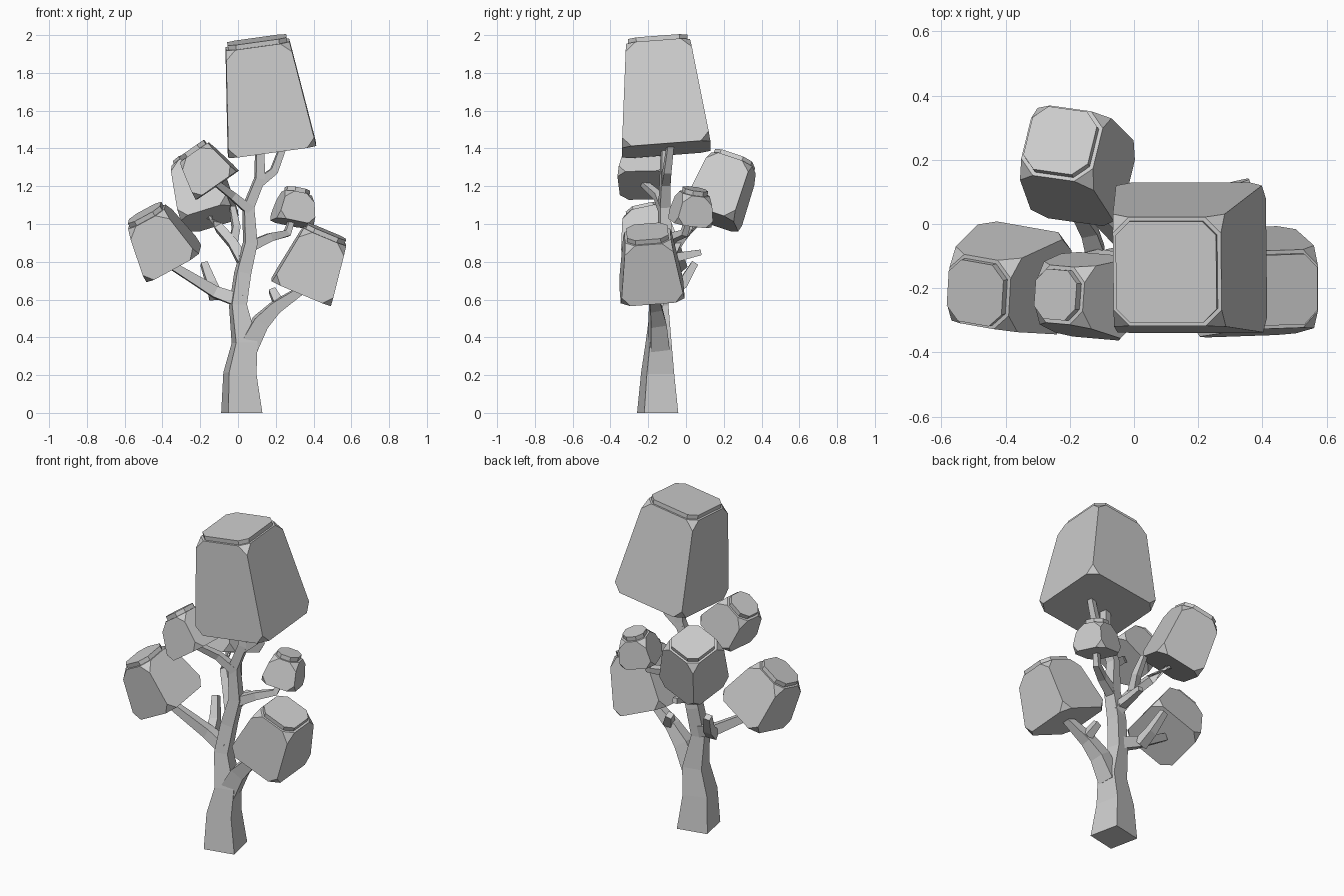
import bpy, bmesh, math
from mathutils import Vector

cube = bpy.data.objects.get("Cube")
if cube:
    bpy.data.objects.remove(cube, do_unlink=True)

grey = bpy.data.materials.new("plain_grey")
grey.use_nodes = True
grey.diffuse_color = (0.6, 0.6, 0.6, 1)
grey.node_tree.nodes["Principled BSDF"].inputs["Base Color"].default_value = (0.6, 0.6, 0.6, 1)


def frame(axis, spin):
    """Two directions square to the axis, turned by spin degrees."""
    axis = axis.normalized()
    a = math.radians(spin)
    ref = Vector((-math.sin(a), math.cos(a), 0))
    if abs(axis.dot(ref)) > 0.8:
        ref = Vector((0, 0, 1))
    v = (ref - axis * axis.dot(ref)).normalized()
    return v.cross(axis), v


def ring(bm, centre, axis, half, spin):
    u, v = frame(axis, spin)
    return [bm.verts.new(centre + u * half * i + v * half * j)
            for i, j in ((-1, -1), (1, -1), (1, 1), (-1, 1))]


def loft(bm, rings):
    """Skin square rings and cap both ends; returns the end cap."""
    for lo, hi in zip(rings, rings[1:]):
        for i in range(4):
            j = (i + 1) % 4
            bm.faces.new((lo[i], lo[j], hi[j], hi[i]))
    bm.faces.new(rings[0][::-1])
    return bm.faces.new(rings[-1])


def finish(bm, name):
    bmesh.ops.recalc_face_normals(bm, faces=bm.faces)
    mesh = bpy.data.meshes.new(name)
    bm.to_mesh(mesh)
    bm.free()
    mesh.materials.append(grey)
    bpy.context.collection.objects.link(bpy.data.objects.new(name, mesh))


def branch(name, *points, spin=12):
    """Square tapered limb through (x, y, z, half width) points."""
    pts = [Vector(p[:3]) for p in points]
    bm = bmesh.new()
    rings = []
    for i, p in enumerate(pts):
        before = (p - pts[i - 1]).normalized() if i else Vector()
        after = (pts[i + 1] - p).normalized() if i + 1 < len(pts) else Vector()
        axis = Vector((0, 0, 1)) if p.z == 0 else before + after
        rings.append(ring(bm, p, axis, points[i][3], spin))
    loft(bm, rings)
    finish(bm, name)


def foliage(name, base, top, base_half, top_half, spin, cut=0.05):
    """Tapered block with clipped corners and a thin stepped cap."""
    base, top = Vector(base), Vector(top)
    axis = top - base
    body_top = top - axis.normalized() * 0.025
    bm = bmesh.new()
    loft(bm, [ring(bm, base, axis, base_half, spin),
              ring(bm, body_top, axis, top_half, spin)])
    bmesh.ops.bevel(bm, geom=bm.verts[:], offset=cut, segments=1,
                    profile=0.5, affect='VERTICES')
    bm.normal_update()
    cap = max(bm.faces, key=lambda f: f.calc_center_median().dot(axis))
    bmesh.ops.inset_region(bm, faces=[cap], thickness=0.012, use_even_offset=True)
    raised = bmesh.ops.extrude_face_region(bm, geom=[cap])["geom"]
    bmesh.ops.delete(bm, geom=[cap], context='FACES_ONLY')
    bmesh.ops.translate(bm, vec=axis.normalized() * 0.025,
                        verts=[g for g in raised if isinstance(g, bmesh.types.BMVert)])
    finish(bm, name)


# Trunk and its upper fork
branch("trunk", (.02, -.15, 0, .092), (.01, -.15, .21, .074), (.035, -.145, .37, .058),
       (0, -.14, .57, .04), (.025, -.12, .74, .038), (.065, -.11, .9, .033),
       (.055, -.115, 1.09, .027), (.115, -.11, 1.24, .025), (.115, -.11, 1.42, .02))
branch("upper_fork", (.1, -.11, 1.21, .024), (.19, -.1, 1.28, .02), (.25, -.08, 1.44, .016))

# Lower limbs
branch("right_limb", (.02, -.14, .59, .035), (-.12, -.11, .64, .03), (-.35, -.16, .78, .02))
branch("right_stub", (-.12, -.09, .62, .03), (-.14, -.02, .68, .025), (-.18, .045, .79, .018))
branch("left_limb", (.05, -.145, .35, .05), (.12, -.15, .48, .042),
       (.2, -.16, .56, .032), (.35, -.18, .66, .02))
branch("left_stub", (.22, -.15, .57, .026), (.18, -.1, .65, .018))
branch("back_stub", (.03, -.11, .81, .024), (.02, -.02, .83, .022), (.02, .08, .85, .015))

# Upper limbs
branch("back_limb", (.04, -.11, .78, .03), (-.03, -.05, .9, .024),
       (-.1, .02, .98, .022), (-.16, .14, 1.05, .016))
branch("back_fork", (-.03, -.05, .89, .022), (-.01, .01, .98, .02), (-.03, .05, 1.09, .014))
branch("left_upper_limb", (.06, -.11, .88, .028), (.17, -.07, .93, .022),
       (.26, -.01, .95, .018), (.29, .02, 1.04, .014))
branch("right_upper_limb", (.065, -.115, 1.07, .025), (-.03, -.15, 1.15, .02),
       (-.12, -.23, 1.22, .016))

# Foliage blocks
foliage("crown_foliage", (.18, -.105, 1.395), (.1, -.15, 1.975), .235, .17, 0)
foliage("right_foliage", (-.34, -.165, .79), (-.495, -.215, 1.06), .16, .11, -10)
foliage("left_foliage", (.335, -.18, .64), (.47, -.205, .96), .17, .122, 2)
foliage("right_upper_foliage", (-.11, -.225, 1.205), (-.245, -.22, 1.4), .132, .09, -5, .045)
foliage("back_foliage", (-.15, .135, 1.03), (-.23, .26, 1.345), .14, .118, -8)
foliage("left_upper_foliage", (.285, .02, 1.005), (.315, .05, 1.185), .103, .075, 15, .042)
